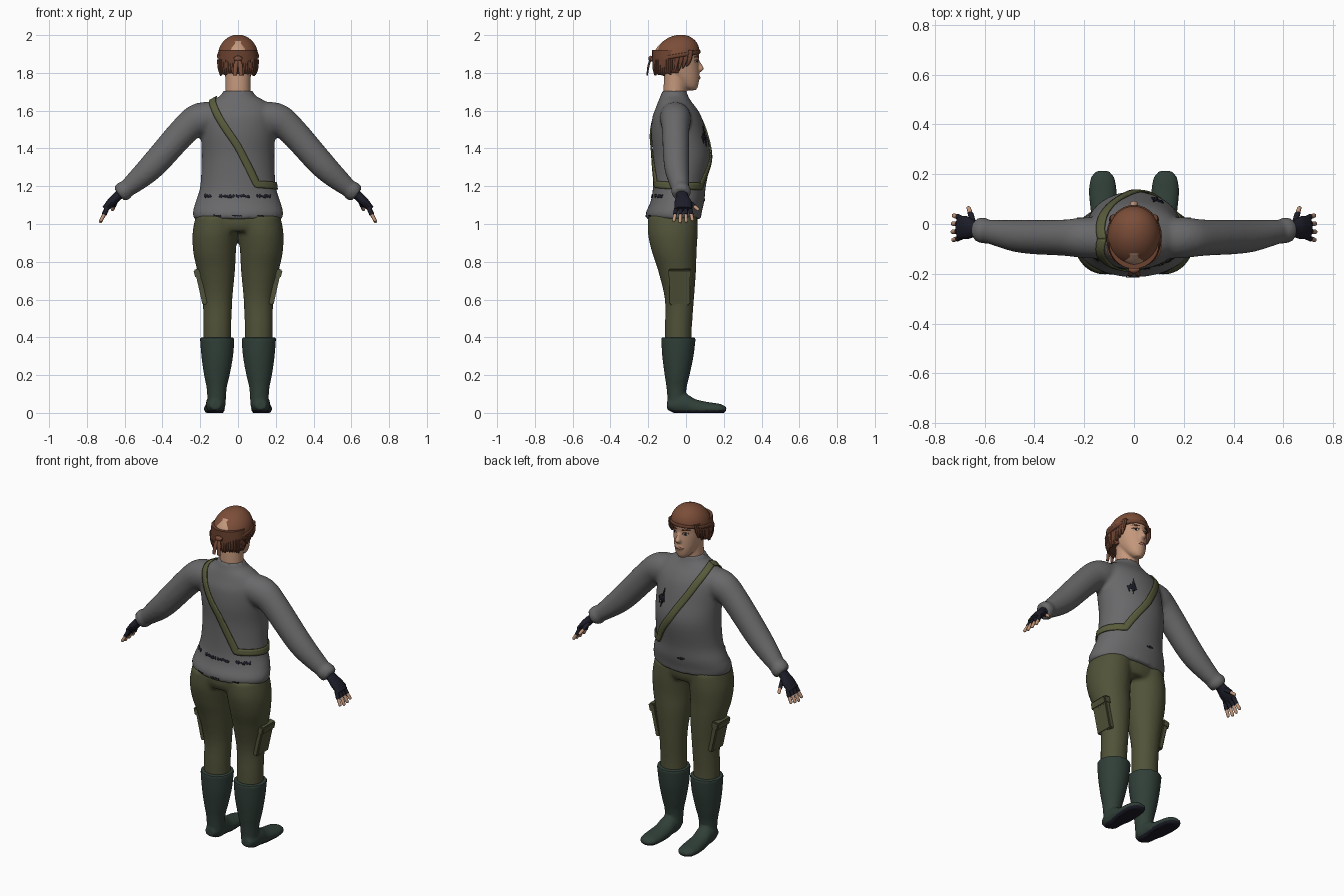
import bpy, bmesh, math, random
from mathutils import Vector, Matrix
from mathutils.bvhtree import BVHTree

random.seed(4)
if "Cube" in bpy.data.objects:
    bpy.data.objects.remove(bpy.data.objects["Cube"])
X, Y, Z = Vector((1, 0, 0)), Vector((0, 1, 0)), Vector((0, 0, 1))
made = []


def material(name, *rgb):
    m = bpy.data.materials.new(name)
    m.use_nodes = True
    m.diffuse_color = (*rgb, 1)
    m.node_tree.nodes["Principled BSDF"].inputs["Base Color"].default_value = (*rgb, 1)
    return m


GREY = material("grey wool", .14, .14, .145)
OLIVE = material("olive cloth", .082, .085, .04)
STRAP = material("strap webbing", .10, .105, .045)
BOOT = material("green rubber", .03, .05, .04)
BLACK = material("blue black", .012, .012, .022)
SKIN = material("skin", .55, .31, .2)
CAP = material("rust scarf", .2, .075, .04)
HAIR = material("auburn hair", .15, .055, .03)
WHITE = material("eye white", .6, .55, .5)
LIP = material("lip", .36, .15, .11)


def finish(name, bm, mats, remesh=0, smooth=4):
    """Turn a bmesh into an object, optionally fusing its shells."""
    bmesh.ops.recalc_face_normals(bm, faces=bm.faces)
    mesh = bpy.data.meshes.new(name)
    bm.to_mesh(mesh)
    bm.free()
    ob = bpy.data.objects.new(name, mesh)
    bpy.context.collection.objects.link(ob)
    if remesh:
        mod = ob.modifiers.new("fuse", "REMESH")
        mod.mode, mod.voxel_size = "VOXEL", remesh
        mod = ob.modifiers.new("soften", "SMOOTH")
        mod.factor, mod.iterations = .5, smooth
        dg = bpy.context.evaluated_depsgraph_get()
        ob.data = bpy.data.meshes.new_from_object(ob.evaluated_get(dg))
        ob.modifiers.clear()
        ob.data.materials.clear()
    for m in mats:
        ob.data.materials.append(m)
    made.append(ob)
    return ob


def loft(bm, secs, axis=None, side=Y, s=1, n=28, steps=4):
    """Skin ellipses (x, y, z, radius across, radius along side) along a soft path."""
    pts = []
    for i in range(len(secs) - 1):
        a, b, c, d = (secs[min(max(i + k, 0), len(secs) - 1)] for k in (-1, 0, 1, 2))
        for j in range(steps):
            t = j / steps
            pts.append([q + .5 * t * (r - p + t * (2 * p - 5 * q + 4 * r - w + t * (3 * (q - r) + w - p)))
                        for p, q, r, w in zip(a, b, c, d)])
    pts.append(list(secs[-1]))
    rings = []
    for i, p in enumerate(pts):
        along = axis or Vector(pts[min(i + 1, len(pts) - 1)][:3]) - Vector(pts[max(i - 1, 0)][:3])
        u = along.cross(side).normalized()
        ring = []
        for k in range(n):
            ang = math.tau * k / n
            v = Vector(p[:3]) + u * p[3] * math.cos(ang) + side * p[4] * math.sin(ang)
            ring.append(bm.verts.new((v.x * s, v.y, v.z)))
        rings.append(ring)
    for a, b in zip(rings, rings[1:]):
        for k in range(n):
            bm.faces.new((a[k], a[k - 1], b[k - 1], b[k]))
    bm.faces.new(rings[0])
    bm.faces.new(rings[-1])


def simple(name, secs, mat, **kw):
    bm = bmesh.new()
    loft(bm, secs, **kw)
    return finish(name, bm, [mat])


def tree_of(ob):
    return BVHTree.FromPolygons([v.co for v in ob.data.vertices], [p.vertices for p in ob.data.polygons])


def body_ray(p):
    c = Vector((0, -.04, min(p.z, 1.5)))
    d = (p - c).normalized()
    return c + d * .35, -d


def face_ray(p):
    return Vector((p.x, .3, p.z)), -Y


def ribbon(name, tree, keys, width, mat, ray=body_ray, lift=.004, closed=False, taper=False, jag=0, steps=16):
    """A thin strip laid on a surface along the key points."""
    keys = [Vector(k) for k in keys]
    if closed:
        keys.append(keys[0])
    path = [a.lerp(b, j / steps) for a, b in zip(keys, keys[1:]) for j in range(steps)] + [keys[-1]]

    def drop(p):
        hit, nor, _, _ = tree.ray_cast(*ray(p))
        return (hit, nor) if hit else tree.find_nearest(p)[:2]
    centre = [drop(p) for p in path]
    bm = bmesh.new()
    rows = []
    for i, (p, nor) in enumerate(centre):
        if closed:
            t = centre[(i + 1) % (len(path) - 1)][0] - centre[(i - 1) % (len(path) - 1)][0]
        else:
            t = centre[min(i + 1, len(path) - 1)][0] - centre[max(i - 1, 0)][0]
        w = nor.cross(t).normalized() * width / 2
        if taper:
            w *= .1 + .9 * math.sin(math.pi * i / (len(path) - 1))
        row = []
        for k in (-1, -.33, .33, 1):
            q, m = drop(p + w * k * (1 + jag * random.uniform(-1, 1)))
            row.append(bm.verts.new(q + m * lift))
        rows.append(row)
    for a, b in zip(rows, rows[1:]):
        for k in range(3):
            bm.faces.new((a[k], a[k + 1], b[k + 1], b[k]))
    ob = finish(name, bm, [mat])
    mod = ob.modifiers.new("thickness", "SOLIDIFY")
    mod.thickness, mod.offset = lift * 1.2, 0
    return ob


# Sweater: torso, sleeves and cuffs fused
bm = bmesh.new()
loft(bm, [(0, -.065, 1.025, .232, .145), (0, -.065, 1.06, .24, .148), (0, -.045, 1.12, .224, .142),
          (0, -.035, 1.2, .2, .14), (0, -.022, 1.35, .193, .153), (0, -.037, 1.47, .196, .147),
          (0, -.047, 1.56, .196, .132), (0, -.052, 1.61, .185, .11), (0, -.06, 1.65, .145, .087),
          (0, -.062, 1.68, .092, .072), (0, -.062, 1.705, .08, .066)], axis=Z, n=40)
for s in (1, -1):
    loft(bm, [(.1, -.06, 1.57, .075, .08), (.2, -.055, 1.555, .087, .082), (.28, -.055, 1.5, .077, .073),
              (.45, -.05, 1.31, .07, .067), (.56, -.035, 1.21, .053, .052), (.585, -.03, 1.19, .046, .048),
              (.605, -.026, 1.175, .053, .053), (.63, -.025, 1.155, .046, .046)], s=s)
sweater = finish("sweater", bm, [GREY], .011, 5)
cloth = tree_of(sweater)

# Shoulder strap and torn patches
ribbon("shoulder_strap", cloth,
       [(-.125, -.06, 1.66), (-.12, -.16, 1.59), (0, -.19, 1.41), (.11, -.17, 1.21), (.2, -.04, 1.2),
        (.13, .08, 1.2), (.01, .13, 1.38), (-.11, .06, 1.58)], .038, STRAP, closed=True, lift=.006)
for i, (x0, x1) in enumerate([(-.18, -.13), (-.09, -.02), (-.01, .06), (.09, .17)]):
    ribbon(f"back_tear_{i}", cloth, [(x0, -.19 + abs(x0) * .4, 1.15), (x1, -.19 + abs(x1) * .4, 1.145)],
           .014, BLACK, jag=.7, lift=.002)
for i, x in enumerate((-.14, -.03, .1)):
    ribbon(f"hem_tear_{i}", cloth, [(x, -.2, 1.045), (x + .05, -.2, 1.043)], .006, BLACK, jag=.6, lift=.002)
ribbon("front_tear", cloth, [(-.06, .1, 1.13), (-.01, .1, 1.125)], .012, BLACK, taper=True, jag=.5, lift=.002)
ribbon("chest_tear", cloth, [(.13, .1, 1.45), (.07, .1, 1.46)], .04, BLACK, jag=.5, lift=.002, steps=8)
ribbon("chest_slit", cloth, [(.09, .1, 1.41), (.085, .1, 1.52)], .014, BLACK, taper=True, jag=.3, lift=.003)

# Trousers: hips and legs fused
bm = bmesh.new()
loft(bm, [(0, -.07, .96, .19, .115), (0, -.07, 1, .222, .13), (0, -.068, 1.06, .225, .13)], axis=Z)
for s in (1, -1):
    loft(bm, [(.11, -.04, .36, .073, .07), (.11, -.04, .45, .074, .071), (.109, -.035, .6, .079, .077),
              (.116, -.047, .75, .1, .1), (.124, -.062, .85, .113, .118), (.122, -.07, .95, .119, .132),
              (.11, -.07, 1.04, .115, .13)], axis=Z, s=s)
finish("trousers", bm, [OLIVE], .011, 4)

# Cargo pockets with flaps
for s, label in ((1, "left"), (-1, "right")):
    for kind, z, h, w, d in (("pocket", .655, .165, .11, .032), ("pocket_flap", .74, .045, .12, .044)):
        bm = bmesh.new()
        bmesh.ops.create_cube(bm, size=1, matrix=Matrix.Diagonal((d, w, h, 1)))
        bmesh.ops.bevel(bm, geom=bm.edges[:], offset=.006, segments=2, affect="EDGES")
        ob = finish(f"{label}_{kind}", bm, [OLIVE])
        ob.location = (s * (.19 + (z - .655) * .23), -.033, z)
        ob.rotation_euler = (0, s * .22, 0)

# Rubber boots with dark soles
for s, label in ((1, "left"), (-1, "right")):
    bm = bmesh.new()
    loft(bm, [(.113, -.05, .04, .048, .045), (.113, -.05, .13, .053, .053), (.112, -.047, .2, .068, .066),
              (.11, -.043, .3, .084, .083), (.11, -.04, .4, .092, .092)], axis=Z, s=s)
    loft(bm, [(.12, -.1, .04, .022, .03), (.118, -.05, .045, .052, .05), (.12, 0, .045, .056, .05),
              (.122, .05, .028, .045, .052), (.125, .12, .022, .035, .056), (.126, .18, .02, .028, .05),
              (.126, .214, .02, .012, .027)], axis=Y, side=X, s=s)
    boot = finish(f"{label}_boot", bm, [BOOT, BLACK], .009, 3)
    for v in boot.data.vertices:
        v.co.z = max(v.co.z, 0)
    for p in boot.data.polygons:
        p.material_index = int(p.center.z < .014)

# Gloved hands with bare fingertips
for s, label in ((1, "left"), (-1, "right")):
    glove, tips = bmesh.new(), bmesh.new()
    loft(glove, [(.6, -.025, 1.18, .03, .03), (.64, -.02, 1.145, .024, .033), (.67, -.015, 1.115, .024, .046),
                 (.705, -.015, 1.08, .016, .044)], s=s, n=16)
    digits = [((.69, -.015 + .023 * (k - 1.5), 1.09), (.022 - .003 * abs(k - 1.3), .006 * (k - 1.5), -.04),
               (.02, .004 * (k - 1.5), -.047 + .008 * abs(k - 1.3))) for k in range(4)]
    digits.append(((.645, .005, 1.125), (.012, .038, -.03), (.008, .025, -.022)))
    for root, mid, end in digits:
        a = Vector(root)
        b = a + Vector(mid)
        c = b + Vector(end)
        loft(glove, [(*a, .012, .012), (*b, .0115, .0115)], s=s, n=10, side=X if mid[1] > .03 else Y)
        loft(tips, [(*a.lerp(b, .8), .009, .009), (*b.lerp(c, .8), .009, .009), (*c, .004, .004)], s=s, n=10,
             side=X if mid[1] > .03 else Y)
    finish(f"{label}_glove", glove, [BLACK])
    finish(f"{label}_fingertips", tips, [SKIN])

# Head, neck and nose fused
bm = bmesh.new()
loft(bm, [(0, .03, 1.708, .02, .022), (0, .017, 1.728, .043, .046), (0, -.005, 1.765, .062, .074),
          (0, -.03, 1.81, .076, .1), (0, -.045, 1.865, .086, .112), (0, -.048, 1.92, .086, .115),
          (0, -.05, 1.97, .055, .07)], axis=Z)
loft(bm, [(0, -.06, 1.64, .068, .06), (0, -.058, 1.72, .066, .061), (0, -.055, 1.8, .066, .06)], axis=Z)
loft(bm, [(0, .058, 1.872, .008, .01), (0, .07, 1.845, .01, .014), (0, .078, 1.82, .018, .017),
          (0, .065, 1.805, .012, .012)], axis=Z, n=14)
loft(bm, [(0, .055, 1.795, .014, .01), (0, .064, 1.775, .024, .012), (0, .055, 1.752, .016, .01)], axis=Z, n=14)
head = finish("head", bm, [SKIN], .006, 3)
face = tree_of(head)

# Eyes, brows and mouth
for s, label in ((1, "left"), (-1, "right")):
    for kind, x0, x1, z, w, mat, lift in (("eye", .02, .05, 1.86, .014, WHITE, .001),
                                          ("iris", .03, .041, 1.86, .012, BLACK, .002),
                                          ("lash", .017, .053, 1.867, .005, HAIR, .002),
                                          ("brow", .014, .058, 1.885, .009, HAIR, .002)):
        ribbon(f"{label}_{kind}", face, [(s * x0, 0, z), (s * (x0 + x1) / 2, 0, z + .002), (s * x1, 0, z - .001)],
               w, mat, ray=face_ray, lift=lift, taper=True, steps=5)
ribbon("mouth", face, [(-.026, 0, 1.773), (0, 0, 1.776), (.026, 0, 1.773)], .015, LIP,
       ray=face_ray, lift=.001, taper=True, steps=6)

# Hair with ragged locks
simple("hair", [(0, -.09, 1.8, .096, .078), (0, -.09, 1.85, .104, .088), (0, -.08, 1.92, .1, .1)], HAIR, axis=Z)
bm = bmesh.new()
for k in range(23):
    ang = math.pi * (.98 + 1.04 * k / 22)
    x, y = .094 * math.cos(ang), -.088 + .076 * math.sin(ang)
    z = 1.785 + random.uniform(-.004, .012)
    loft(bm, [(x * 1.04, y, 1.87, .014, .014), (x, y, 1.82, .013, .013), (x * .97, y, z, .004, .004)],
         axis=Z, n=8, steps=2)
for s in (1, -1):
    for k in range(4):
        y = .03 - .022 * k
        loft(bm, [(.084, y - .005, 1.92, .012, .014), (.09, y - .012, 1.87, .011, .014),
                  (.088, y - .025, 1.835 - .012 * k, .004, .004)], axis=Z, s=s, n=8, steps=2)
finish("hair_locks", bm, [HAIR])

# Head scarf dome, tilted rim, knot and tails
dome = [(0, -.05, 1.888 + .112 * math.sin(a), .107 * math.cos(a), .122 * math.cos(a))
        for a in (math.pi / 2 * i / 10 * .99 for i in range(11))]
scarf = simple("head_scarf", dome, CAP, axis=Z, n=36, steps=2)
rim = simple("scarf_band", [(0, -.05, 1.88, .107, .122), (0, -.05, 1.884, .111, .126), (0, -.05, 1.896, .111, .126),
                            (0, -.05, 1.9, .107, .122)], HAIR, axis=Z, n=36, steps=2)
for ob in (scarf, rim):
    for v in ob.data.vertices:
        v.co.z += .17 * (v.co.y + .05)
bm = bmesh.new()
loft(bm, [(-.022, -.182, 1.873, .008, .008), (0, -.186, 1.875, .016, .013), (.022, -.182, 1.873, .008, .008)], n=12)
for s in (1, -1):
    loft(bm, [(.003, -.185, 1.875, .008, .006), (.012, -.198, 1.84, .012, .006), (.016, -.206, 1.785, .01, .004)],
         axis=Z, s=s, n=10)
finish("scarf_knot", bm, [CAP])

# Smooth shading that keeps hard edges
bpy.ops.object.select_all(action="DESELECT")
for ob in made:
    ob.select_set(True)
bpy.context.view_layer.objects.active = made[0]
bpy.ops.object.shade_smooth_by_angle(angle=math.radians(40))
